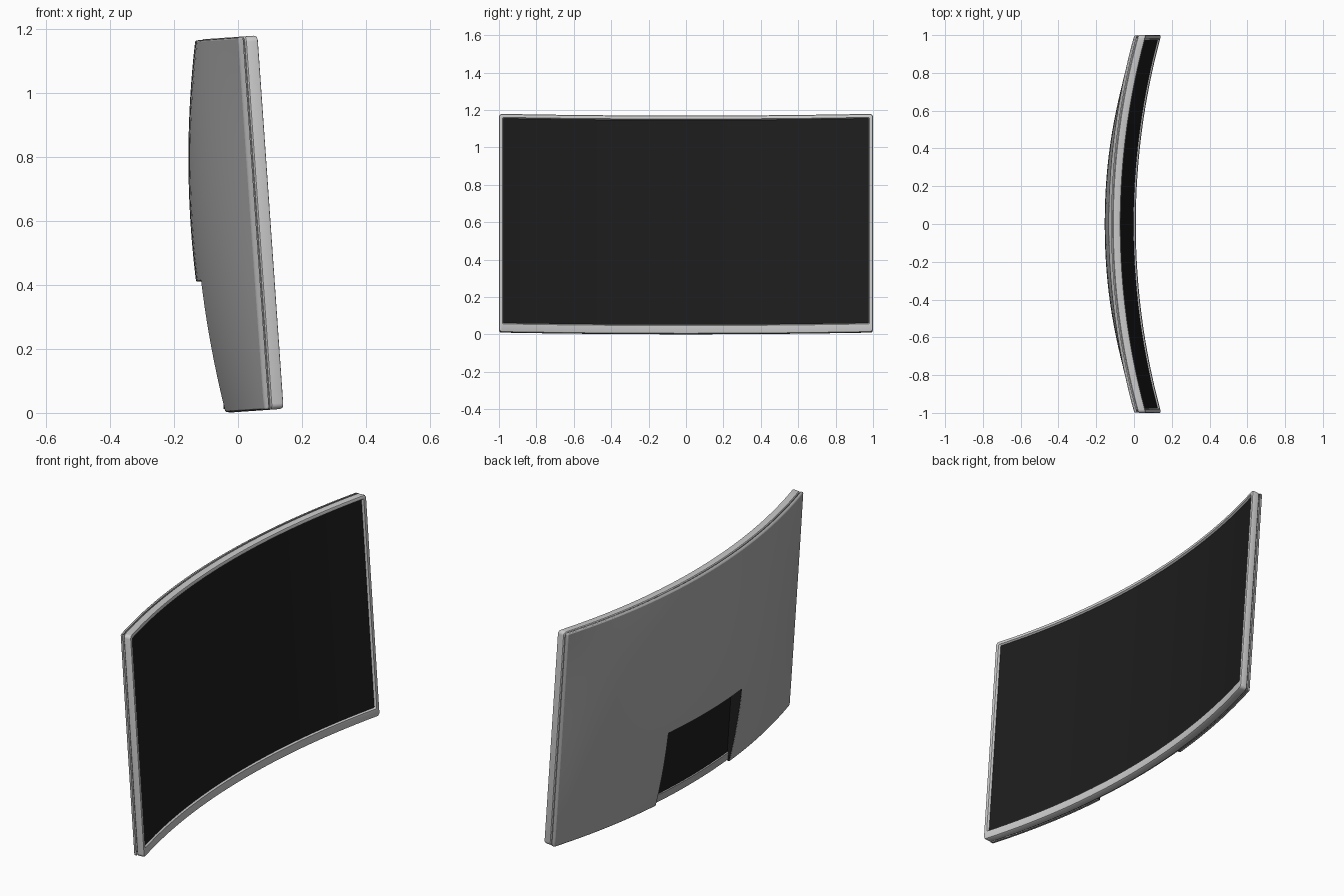
import bpy, bmesh, math
from mathutils import Vector

if "Cube" in bpy.data.objects:
    bpy.data.objects.remove(bpy.data.objects["Cube"])

TILT, R, H = math.radians(4), 3.77, 1.17
ORIGIN = Vector((0.01, 0, 0.0035))
NORMAL = Vector((math.cos(TILT), 0, math.sin(TILT)))
UP = Vector((-math.sin(TILT), 0, math.cos(TILT)))


def bent(u, y, w):
    """Depth u, width y, height w -> point on the curved, tilted panel."""
    arc = R - math.sqrt(R * R - y * y)
    return ORIGIN + NORMAL * (u + arc) + UP * w + Vector((0, y, 0))


def span(a, b, n):
    return [a + (b - a) * i / n for i in range(n + 1)]


def material(name, v):
    m = bpy.data.materials.new(name)
    m.diffuse_color = (v, v, v, 1)
    m.use_nodes = True
    m.node_tree.nodes["Principled BSDF"].inputs["Base Color"].default_value = m.diffuse_color
    return m


def finish(name, bm, mats=()):
    bmesh.ops.recalc_face_normals(bm, faces=bm.faces)
    me = bpy.data.meshes.new(name)
    bm.to_mesh(me)
    bm.free()
    ob = bpy.data.objects.new(name, me)
    bpy.context.collection.objects.link(ob)
    for m in mats:
        me.materials.append(m)
    bpy.ops.object.select_all(action='DESELECT')
    ob.select_set(True)
    bpy.context.view_layer.objects.active = ob
    bpy.ops.object.shade_smooth_by_angle(angle=math.radians(30))
    return ob


def loop(hw, w0, w1, u, r):
    """Rounded rectangle, finely divided along the curved edges."""
    pts = []
    corners = [(hw - r, w0 + r, -90), (hw - r, w1 - r, 0),
               (-hw + r, w1 - r, 90), (-hw + r, w0 + r, 180)]
    for i, (cy, cw, a0) in enumerate(corners):
        for a in span(a0, a0 + 90, 4):
            a = math.radians(a)
            pts.append((cy + r * math.cos(a), cw + r * math.sin(a)))
        if i in (1, 3):
            s = 1 if i == 1 else -1
            w = w1 if i == 1 else w0
            pts += [(y, w) for y in span(s * (hw - r), -s * (hw - r), 32)[1:-1]]
    return [bent(u, y, w) for y, w in pts]


def ring(name, loops, mats=()):
    bm = bmesh.new()
    rows = [[bm.verts.new(p) for p in loop(*l)] for l in loops]
    n = len(rows[0])
    for a, b in zip(rows, rows[1:] + rows[:1]):
        for i in range(n):
            j = (i + 1) % n
            bm.faces.new((a[i], a[j], b[j], b[i]))
    return finish(name, bm, mats)


black = material("black", 0.012)
dark = material("dark_grey", 0.42)

# Front bezel
ring("bezel", [
    (0.975, 0.05, H - 0.025, -0.042, 0.003),
    (0.996, 0.004, H - 0.004, -0.042, 0.014),
    (1.0, 0.0, H, -0.038, 0.018),
    (1.0, 0.0, H, -0.008, 0.018),
    (0.997, 0.003, H - 0.003, -0.002, 0.015),
    (0.992, 0.008, H - 0.008, 0.0, 0.010),
    (0.981, 0.044, H - 0.019, 0.0, 0.006),
    (0.975, 0.05, H - 0.025, -0.010, 0.003)])

# Recessed ring between bezel and rear shell
ring("seam_ring", [
    (0.975, 0.05, H - 0.025, -0.040, 0.003),
    (0.987, 0.012, H - 0.012, -0.040, 0.012),
    (0.987, 0.012, H - 0.012, -0.054, 0.012),
    (0.975, 0.05, H - 0.025, -0.054, 0.003)], [dark])

# Screen panel
bm = bmesh.new()
cols = [[bm.verts.new(bent(u, y, w)) for u, w in
         ((-0.009, 0.048), (-0.009, H - 0.023), (-0.046, H - 0.023), (-0.046, 0.048))]
        for y in span(-0.977, 0.977, 40)]
for a, b in zip(cols, cols[1:]):
    for i in range(4):
        j = (i + 1) % 4
        bm.faces.new((a[i], a[j], b[j], b[i]))
bm.faces.new(cols[0])
bm.faces.new(cols[-1])
finish("screen", bm, [black])

# Bulged rear shell with a stand notch
NY, NW, EDGE = 0.31, 0.415, 0.998
ys = span(-EDGE, -NY, 12) + span(-NY, NY, 12)[1:] + span(NY, EDGE, 12)[1:]
ws = span(0.002, NW, 10) + span(NW, H - 0.002, 18)[1:]


def shell_depth(y, w):
    bulge = (1 - (2 * w / H - 1) ** 2) * (1 - abs(y) ** 2.5)
    return -0.062 - 0.055 * bulge


bm = bmesh.new()
flat = {}
grid = []
for y in ys:
    col = []
    for w in ws:
        v = bm.verts.new(bent(shell_depth(y, w), y, w))
        flat[v] = (y, w)
        col.append(v)
    grid.append(col)
for i in range(len(ys) - 1):
    for j in range(len(ws) - 1):
        if abs(ys[i] + ys[i + 1]) / 2 < NY and ws[j + 1] <= NW + 1e-6:
            continue
        bm.faces.new((grid[i][j], grid[i + 1][j], grid[i + 1][j + 1], grid[i][j + 1]))
bmesh.ops.delete(bm, geom=[v for v in bm.verts if not v.link_faces], context='VERTS')

# Side walls of the shell and black walls of the notch
rim = [e for e in bm.edges if e.is_boundary]
front = {}
for v in {v for e in rim for v in e.verts}:
    front[v] = bm.verts.new(bent(-0.047, *flat[v]))
for e in rim:
    a, b = e.verts
    f = bm.faces.new((a, b, front[b], front[a]))
    if all(abs(flat[v][0]) < NY + 1e-4 and flat[v][1] < NW + 1e-4 for v in e.verts):
        f.material_index = 1
shell = finish("rear_shell", bm, [dark, black])
bev = shell.modifiers.new("soft_edges", 'BEVEL')
bev.width = 0.005
bev.segments = 2
bev.limit_method = 'ANGLE'
bev.angle_limit = math.radians(40)
